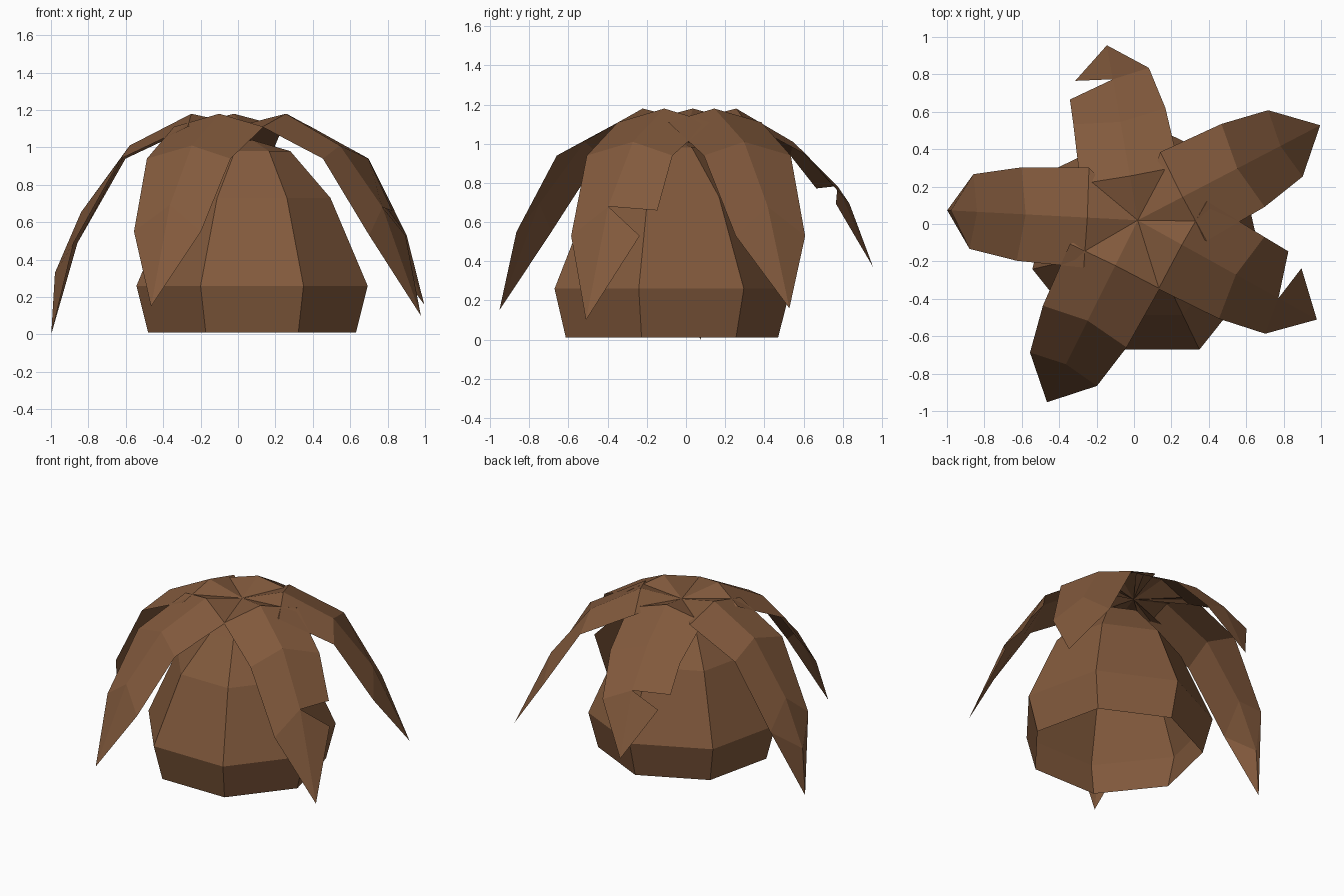
import bpy
from math import sin, cos, pi, radians

if "Cube" in bpy.data.objects:
    bpy.data.objects.remove(bpy.data.objects["Cube"], do_unlink=True)

brown = bpy.data.materials.new("warm_brown")
brown.use_nodes = True
colour = (0.225, 0.102, 0.046, 1)
brown.diffuse_color = colour
shader = brown.node_tree.nodes["Principled BSDF"]
shader.inputs["Base Color"].default_value = colour
shader.inputs["Roughness"].default_value = 0.9


def add_mesh(name, verts, faces):
    mesh = bpy.data.meshes.new(name)
    mesh.from_pydata(verts, [], faces)
    mesh.materials.append(brown)
    mesh.update()
    obj = bpy.data.objects.new(name, mesh)
    bpy.context.collection.objects.link(obj)


# Seven-sided dome, open underneath
def make_dome():
    sides = 7
    cx, cy = 0.075, -0.1
    profile = [(0.57, 0.01), (0.634, 0.26), (0.43, 0.73), (0.21, 0.98)]
    verts = []
    for radius, z in profile:
        for i in range(sides):
            a = -pi / 2 + (i + 0.5) * 2 * pi / sides
            verts.append((cx + radius * cos(a), cy + radius * sin(a), z))
    faces = []
    for ring in range(len(profile) - 1):
        for i in range(sides):
            j = (i + 1) % sides
            low, high = ring * sides, (ring + 1) * sides
            faces.append((low + i, low + j, high + j, high + i))
    top = len(verts)
    verts.append((cx, cy, 1.04))
    last = top - sides
    faces += [(last + i, last + (i + 1) % sides, top) for i in range(sides)]
    add_mesh("dome_body", verts, faces)


# Drooping leaf: stations hold ridge reach, ridge z, edge reach, edge z, half width
HUB = (0.02, 0.02, 1.12)
STATIONS = [
    (0.27, 1.18, 0.275, 1.11, 0.268),
    (0.60, 1.01, 0.635, 0.94, 0.25),
    (0.86, 0.68, 0.89, 0.53, 0.20),
]


def make_leaf(name, yaw, reach, drop, tip, torn=False, knuckle=None):
    a = radians(yaw)

    def place(along, side, z):
        return (HUB[0] + along * cos(a) - side * sin(a),
                HUB[1] + along * sin(a) + side * cos(a), z)

    def sag(z):
        return z if z > 0.9 else 0.94 + (z - 0.94) * drop

    verts = [HUB]
    for ridge, ridge_z, edge, edge_z, half in STATIONS:
        verts += [place(edge * reach, half, sag(edge_z)),
                  place(ridge * reach, 0, sag(ridge_z)),
                  place(edge * reach, -half, sag(edge_z))]
    end = len(verts)
    left, ridge, right = end - 3, end - 2, end - 1
    verts.append(place(tip[0], 0, tip[1]))
    faces = [(0, 2, 1), (0, 3, 2)]
    for s in range(len(STATIONS) - 1):
        k = 1 + s * 3
        faces += [(k, k + 1, k + 4, k + 3), (k + 1, k + 2, k + 5, k + 4)]
    if torn:
        # The tear separates one side panel from the tip
        verts.append(place(0.785 * reach, 0.245, sag(0.66)))
        faces[-2] = (end - 6, end - 5, ridge, end + 1)
    if knuckle:
        # The ridge bends once more before the tip
        verts.append(place(knuckle[0], 0, knuckle[1]))
        bend = len(verts) - 1
        faces += [(left, ridge, bend), (left, bend, end),
                  (ridge, right, bend), (bend, right, end)]
    else:
        faces += [(left, ridge, end), (ridge, right, end)]
    add_mesh(name, verts, faces)


make_dome()
make_leaf("left_back_leaf", 27.5, 1.0, 1.0, (1.10, 0.16))
make_leaf("back_leaf", 100, 0.89, 0.6, (0.95, 0.37), torn=True)
make_leaf("right_leaf", 177, 1.0, 1.1, (1.02, 0.0), knuckle=(1.0, 0.33))
make_leaf("front_leaf", 243.5, 1.0, 0.95, (1.087, 0.15))
make_leaf("left_front_leaf", 331, 1.0, 1.0, (1.095, 0.10), torn=True)
